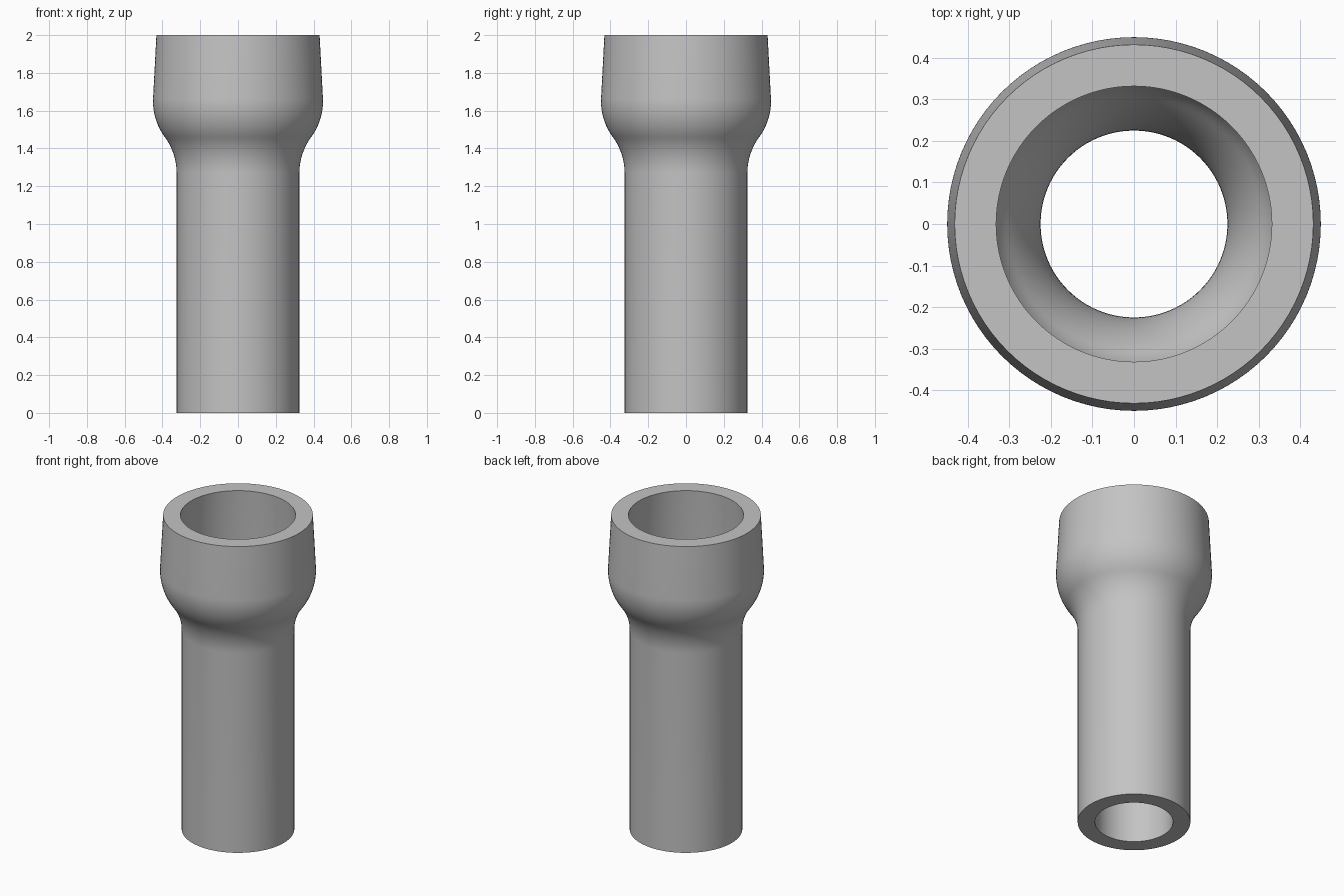
import bpy
import bmesh
from math import sin, cos, radians, atan, pi

cube = bpy.data.objects.get("Cube")
if cube:
    bpy.data.objects.remove(cube)

WALL = 0.1
SEGMENTS = 96
ARC_STEPS = 14

# Outer dimensions of the pipe, flare and socket
pipe_r, bell_r, rim_r = 0.325, 0.45, 0.432
flare_z, bell_z, top_z = 1.27, 1.65, 2.0
sweep = 2 * atan((bell_r - pipe_r) / (bell_z - flare_z))
arc_r = (bell_z - flare_z) / (2 * sin(sweep))


def wall_profile(offset):
    """Bottom-to-top profile, set inwards by the given offset."""
    points = [(pipe_r - offset, 0.0)]
    for i in range(ARC_STEPS + 1):
        a = sweep * i / ARC_STEPS
        r = arc_r + offset
        points.append((pipe_r + arc_r - r * cos(a), flare_z + r * sin(a)))
    for i in range(ARC_STEPS + 1):
        # The convex arc runs slightly past vertical into the tapered socket
        a = sweep - (sweep + radians(3)) * i / ARC_STEPS
        r = arc_r - offset
        points.append((bell_r - arc_r + r * cos(a), bell_z - r * sin(a)))
    points.append((rim_r - offset, top_z))
    return points


# Closed wall section revolved about the vertical axis
section = wall_profile(0.0) + wall_profile(WALL)[::-1]
bm = bmesh.new()
verts = [bm.verts.new((r, 0, z)) for r, z in section]
edges = [bm.edges.new((v, verts[(i + 1) % len(verts)])) for i, v in enumerate(verts)]
bmesh.ops.spin(bm, geom=verts + edges, cent=(0, 0, 0), axis=(0, 0, 1),
               angle=2 * pi, steps=SEGMENTS, use_merge=True)
bmesh.ops.remove_doubles(bm, verts=bm.verts, dist=0.0001)
bmesh.ops.recalc_face_normals(bm, faces=bm.faces)
mesh = bpy.data.meshes.new("socket_pipe")
bm.to_mesh(mesh)
bm.free()

pipe = bpy.data.objects.new("socket_pipe", mesh)
bpy.context.collection.objects.link(pipe)

# Plain grey finish
grey = bpy.data.materials.new("plain_grey")
grey.use_nodes = True
colour = (0.55, 0.55, 0.55, 1)
grey.diffuse_color = colour
grey.node_tree.nodes["Principled BSDF"].inputs["Base Color"].default_value = colour
mesh.materials.append(grey)

# Smooth walls with crisp rims
bpy.ops.object.select_all(action="DESELECT")
pipe.select_set(True)
bpy.context.view_layer.objects.active = pipe
bpy.ops.object.shade_smooth_by_angle(angle=radians(30))
